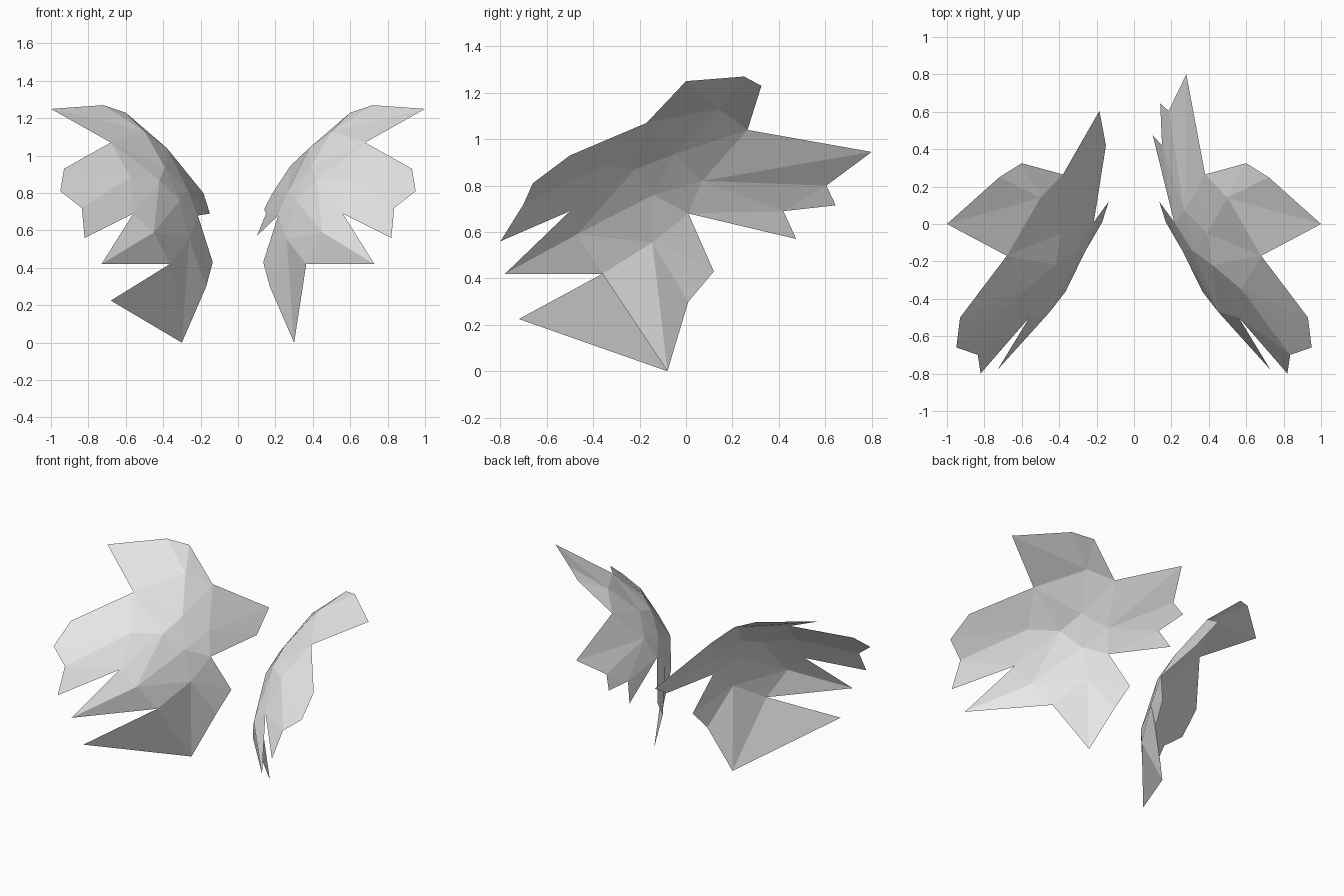
import bpy
import bmesh

cube = bpy.data.objects.get("Cube")
if cube:
    bpy.data.objects.remove(cube, do_unlink=True)

grey = bpy.data.materials.new("pale grey")
grey.use_nodes = True
grey.diffuse_color = (0.8, 0.8, 0.8, 1)
grey.node_tree.nodes["Principled BSDF"].inputs["Base Color"].default_value = (0.8, 0.8, 0.8, 1)

# Jagged rim of the shell, lobe by lobe, for the +x side
crest = {
    "crest_tip": (1.0, 0.0, 1.25), "crest_top": (0.72, 0.25, 1.27),
    "crest_back": (0.6, 0.325, 1.23), "crest_notch": (0.38, 0.265, 1.04),
}
rear_lobe = {
    "rear_tip": (0.28, 0.8, 0.945), "rear_mid": (0.185, 0.605, 0.8),
    "rear_spike": (0.14, 0.645, 0.715), "rear_low": (0.15, 0.42, 0.69),
    "rear_barb": (0.10, 0.475, 0.57), "rear_notch": (0.215, 0.01, 0.68),
}
lower_lobe = {
    "tail_back": (0.135, 0.12, 0.43), "tail_mid": (0.17, 0.01, 0.3),
    "tail_tip": (0.3, -0.08, 0.0), "tail_notch": (0.365, -0.36, 0.42),
    "tail_front": (0.68, -0.72, 0.225),
}
front_lobe = {
    "fang_tip": (0.73, -0.78, 0.42), "fang_notch": (0.56, -0.5, 0.69),
    "front_tip": (0.82, -0.8, 0.56), "front_low": (0.835, -0.7, 0.72),
    "front_mid": (0.95, -0.66, 0.81), "front_top": (0.93, -0.5, 0.93),
    "front_notch": (0.68, -0.17, 1.07),
}
# Facet corners inside the shell
hubs = {
    "high": (0.5, 0.14, 1.13), "upper": (0.39, -0.05, 0.935),
    "back": (0.27, 0.07, 0.82), "centre": (0.31, -0.14, 0.76),
    "fore": (0.42, -0.22, 0.87), "brow": (0.575, -0.35, 0.885),
    "fang": (0.45, -0.47, 0.59), "low": (0.26, -0.145, 0.555),
}
points = {**crest, **rear_lobe, **lower_lobe, **front_lobe, **hubs}

# Each fan is a hub followed by the corners around it
shared_fans = [
    "high front_notch crest_tip crest_top crest_back crest_notch upper front_notch",
    "upper crest_notch back centre fore front_notch",
    "brow fore front_notch front_top front_mid front_low fang_notch fore",
    "front_low front_tip fang_notch",
    "fang fang_notch fore centre low tail_notch fang_tip fang_notch",
    "low tail_notch tail_tip tail_mid tail_back rear_notch centre",
]
left_fans = [
    "back centre rear_notch rear_low rear_mid rear_tip crest_notch",
    "rear_low rear_spike rear_mid",
    "rear_barb rear_low rear_notch",
]
right_fans = [
    "back centre rear_notch rear_low rear_mid crest_notch",
    "tail_front tail_tip tail_notch",
]


def build_shell(name, fans, side):
    """Build one faceted sheet from triangle fans, on the given side of x = 0."""
    bm = bmesh.new()
    verts = {}

    def corner(key):
        if key not in verts:
            x, y, z = points[key]
            verts[key] = bm.verts.new((side * x, y, z))
        return verts[key]

    for fan in fans:
        hub, *rim = fan.split()
        for a, b in zip(rim, rim[1:]):
            bm.faces.new((corner(hub), corner(a), corner(b)))
    bmesh.ops.recalc_face_normals(bm, faces=bm.faces)
    # Turn the bulging side outwards
    if sum(f.normal.z * f.calc_area() for f in bm.faces) < 0:
        bmesh.ops.reverse_faces(bm, faces=bm.faces)
    mesh = bpy.data.meshes.new(name)
    bm.to_mesh(mesh)
    bm.free()
    mesh.materials.append(grey)
    obj = bpy.data.objects.new(name, mesh)
    bpy.context.collection.objects.link(obj)
    return obj


build_shell("left_shell", shared_fans + left_fans, 1)
build_shell("right_shell", shared_fans + right_fans, -1)
